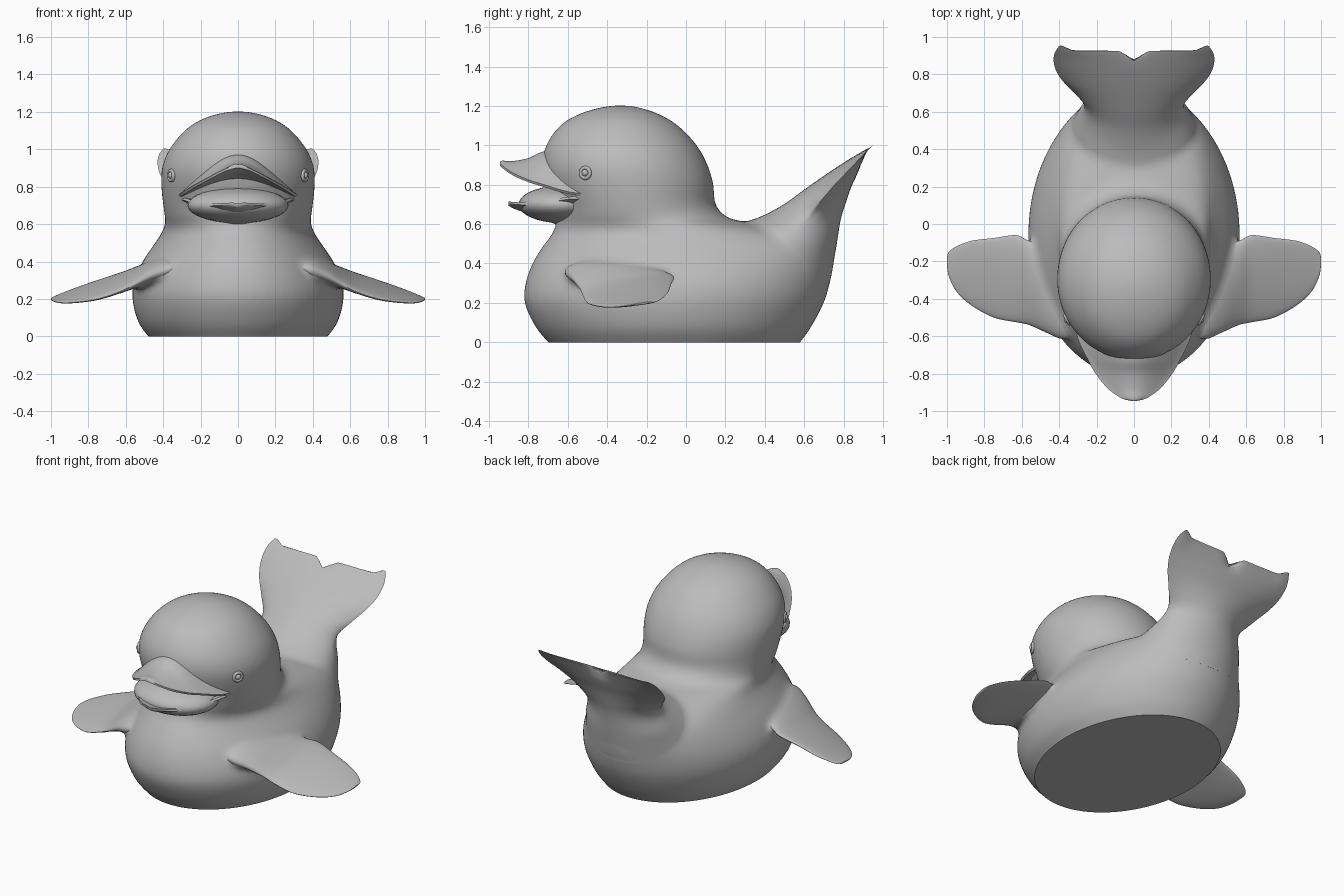
import bpy, bmesh, math
from mathutils import Vector

old = bpy.data.objects.get("Cube")
if old:
    bpy.data.objects.remove(old, do_unlink=True)

GREY = (0.5, 0.5, 0.5, 1.0)
mat = bpy.data.materials.new("plain grey")
mat.use_nodes = True
mat.diffuse_color = GREY
for node in mat.node_tree.nodes:
    if node.type == "BSDF_PRINCIPLED":
        node.inputs["Base Color"].default_value = GREY
        node.inputs["Roughness"].default_value = 0.6


def smooth_rows(rows, steps=5):
    """Catmull-Rom interpolation through rows of numbers."""
    out = []
    last = len(rows) - 1
    for i in range(last):
        a, b = rows[max(i - 1, 0)], rows[i]
        c, d = rows[i + 1], rows[min(i + 2, last)]
        for s in range(steps):
            t = s / steps
            out.append([
                q + 0.5 * t * (r - p + t * (2 * p - 5 * q + 4 * r - w + t * (3 * (q - r) + w - p)))
                for p, q, r, w in zip(a, b, c, d)])
    out.append(list(rows[-1]))
    return out


def finish(name, bm, angle=50):
    bmesh.ops.recalc_face_normals(bm, faces=bm.faces)
    mesh = bpy.data.meshes.new(name)
    bm.to_mesh(mesh)
    bm.free()
    obj = bpy.data.objects.new(name, mesh)
    bpy.context.collection.objects.link(obj)
    mesh.materials.clear()
    mesh.materials.append(mat)
    bpy.ops.object.select_all(action="DESELECT")
    obj.select_set(True)
    bpy.context.view_layer.objects.active = obj
    bpy.ops.object.shade_smooth_by_angle(angle=math.radians(angle))
    return obj


def skin(bm, rings, closed=False):
    """Skin rings of points, then cap the ends or join them."""
    loops = [[bm.verts.new(p) for p in ring] for ring in rings]
    n = len(loops[0])
    following = loops[1:] + loops[:1] if closed else loops[1:]
    for low, high in zip(loops, following):
        for i in range(n):
            j = (i + 1) % n
            bm.faces.new((low[i], low[j], high[j], high[i]))
    if not closed:
        bm.faces.new(loops[0])
        bm.faces.new(loops[-1])


def loft(name, rings, angle=50, closed=False):
    bm = bmesh.new()
    skin(bm, rings, closed)
    return finish(name, bm, angle)


def circle(n=64):
    return [(math.cos(2 * math.pi * i / n), math.sin(2 * math.pi * i / n)) for i in range(n)]


# Torso, neck and head: height, front, back, half width
profile = [
    (-.08, -.62, .51, .41), (0, -.70, .58, .48), (.08, -.765, .637, .535), (.2, -.82, .70, .565),
    (.3, -.815, .73, .555), (.4, -.78, .75, .51), (.49, -.725, .74, .45),
    (.55, -.68, .63, .41), (.6, -.66, .38, .392), (.63, -.66, .22, .39),
    (.7, -.67, .15, .40), (.8, -.71, .14, .41), (.9, -.73, .11, .407),
    (1.0, -.71, .055, .367), (1.1, -.64, -.04, .285), (1.16, -.54, -.14, .195),
    (1.195, -.42, -.25, .085), (1.203, -.335, -.325, .005)]
torso_rings = [
    [(w * c, (f + b) / 2 + (b - f) / 2 * s, z) for c, s in circle(72)]
    for z, f, b, w in smooth_rows(profile)]

# Tail: upper line y z, rear line y z, half width, edge thinness
tail_rows = [
    (.12, .575, .73, .30, .37, 0), (.33, .62, .762, .48, .305, 0),
    (.48, .69, .785, .62, .265, .4), (.6, .775, .812, .71, .325, .9),
    (.7, .845, .838, .785, .385, 1), (.79, .905, .865, .845, .42, 1),
    (.87, .955, .893, .91, .43, 1), (.91, .978, .915, .96, .42, 1),
    (.925, .985, .926, .98, .40, 1)]


def tail_ring(row, grow):
    ty, tz, ry, rz, w, thin = row
    ring = []
    for c, s in circle():
        x, k = w * c, 0.5 + 0.5 * s * abs(s) ** max(thin, 0)
        # centre notch and pointed tips on the trailing edge
        push = 0.035 * math.exp(-((abs(x) - .39) / .04) ** 2) - 0.08 * math.exp(-(x / .04) ** 2)
        push *= grow
        ring.append((x, ry + (ty - ry) * k + push * .8, rz + (tz - rz) * k + push * .6))
    return ring


tail = smooth_rows(tail_rows)
tail_rings = [tail_ring(row, max(0, (i / (len(tail) - 1) - .7) / .3)) for i, row in enumerate(tail)]
loft("tail_and_flukes", tail_rings)

# Flippers: x, leading y, trailing y, leading z, trailing z, half thickness
flipper_rows = [
    (.27, -.60, -.16, .37, .34, .055), (.38, -.615, -.13, .355, .35, .075),
    (.47, -.58, -.10, .325, .35, .065), (.56, -.54, -.09, .275, .345, .045),
    (.63, -.525, -.06, .24, .33, .033), (.75, -.50, -.075, .2, .295, .025),
    (.87, -.435, -.09, .182, .255, .018), (.95, -.36, -.12, .18, .225, .012),
    (.99, -.28, -.15, .19, .207, .007), (1.0, -.22, -.18, .2, .202, .003)]


def flipper_rings(side):
    return [
        [(side * x, (a + b) / 2 + (b - a) / 2 * c, (za + zb) / 2 + (zb - za) / 2 * c + t * s)
         for c, s in circle(40)]
        for x, a, b, za, zb, t in smooth_rows(flipper_rows)]


# Body: torso fused with the tail root and flipper roots, softened at the joins
bm = bmesh.new()
skin(bm, torso_rings)
skin(bm, tail_rings[:17])
for side, label in ((1, "left"), (-1, "right")):
    rings = flipper_rings(side)
    skin(bm, rings[:17])
    loft(label + "_flipper", rings)
core = finish("body_core", bm)
fuse = core.modifiers.new("fuse", "REMESH")
fuse.mode = "VOXEL"
fuse.voxel_size = .015
soften = core.modifiers.new("soften", "SMOOTH")
soften.factor = .5
soften.iterations = 20
bpy.context.view_layer.update()
fused = bpy.data.meshes.new_from_object(core.evaluated_get(bpy.context.evaluated_depsgraph_get()))
bpy.data.objects.remove(core, do_unlink=True)

# Flat underside
bm = bmesh.new()
bm.from_mesh(fused)
bpy.data.meshes.remove(fused)
bmesh.ops.bisect_plane(bm, geom=bm.verts[:] + bm.edges[:] + bm.faces[:], dist=1e-5,
                       plane_co=(0, 0, 0), plane_no=(0, 0, -1), clear_outer=True)
rim = [e for e in bm.edges if e.is_boundary]
bmesh.ops.contextual_create(bm, geom=rim)
finish("body_and_head", bm, 42)


def bill_ring(y, w, edge, outer, inner, n=28):
    """Arched shell section from one lip edge to the other and back."""
    ring = []
    drop = .012 if outer > edge else -.012
    for i in range(n + 1):
        u = 2 * i / n - 1
        arch = max(math.cos(u * math.pi / 2), 0) ** 1.1
        ring.append((w * u, y, edge + (outer - edge) * arch))
    for i in range(n + 1):
        u = 1 - 2 * i / n
        arch = max(math.cos(u * math.pi / 2), 0) ** 1.1
        ring.append((w * u * .97, y, edge - drop + (inner - edge) * arch))
    return ring


# Bills: y, half width, lip height, outer centre height, inner centre height
upper = [
    (-.45, .33, .745, .97, .87), (-.6, .305, .765, .98, .85), (-.72, .25, .80, .97, .855),
    (-.8, .205, .825, .935, .87), (-.88, .14, .86, .92, .885), (-.93, .07, .895, .922, .905),
    (-.945, .02, .91, .918, .912)]
lower = [
    (-.5, .31, .728, .57, .70), (-.6, .285, .726, .585, .70), (-.7, .235, .708, .612, .69),
    (-.8, .165, .698, .652, .685), (-.87, .095, .70, .677, .69), (-.9, .03, .703, .693, .698)]
for name, rows in (("upper_bill", upper), ("lower_bill", lower)):
    loft(name, [bill_ring(*row) for row in smooth_rows(rows)], 60)


def ellipsoid(name, centre, radii):
    bm = bmesh.new()
    bmesh.ops.create_uvsphere(bm, u_segments=32, v_segments=20, radius=1)
    bmesh.ops.scale(bm, vec=radii, verts=bm.verts)
    bmesh.ops.translate(bm, vec=centre, verts=bm.verts)
    return finish(name, bm)


# Tongue filling the open mouth
ellipsoid("tongue", (0, -.63, .70), (.27, .22, .095))

# Eyes with raised rims
for side, label in ((1, "left"), (-1, "right")):
    centre = Vector((side * .357, -.511, .86))
    ellipsoid(label + "_eye", centre, (.018, .018, .018))
    facing = Vector((side * .88, -.47, 0)).to_track_quat("Z", "Y")
    rings = []
    for c, s in circle(24):
        rings.append([centre + facing @ Vector(((.026 + .01 * p) * c, (.026 + .01 * p) * s, .01 * q))
                      for p, q in circle(10)])
    loft(label + "_eye_rim", rings, closed=True)
